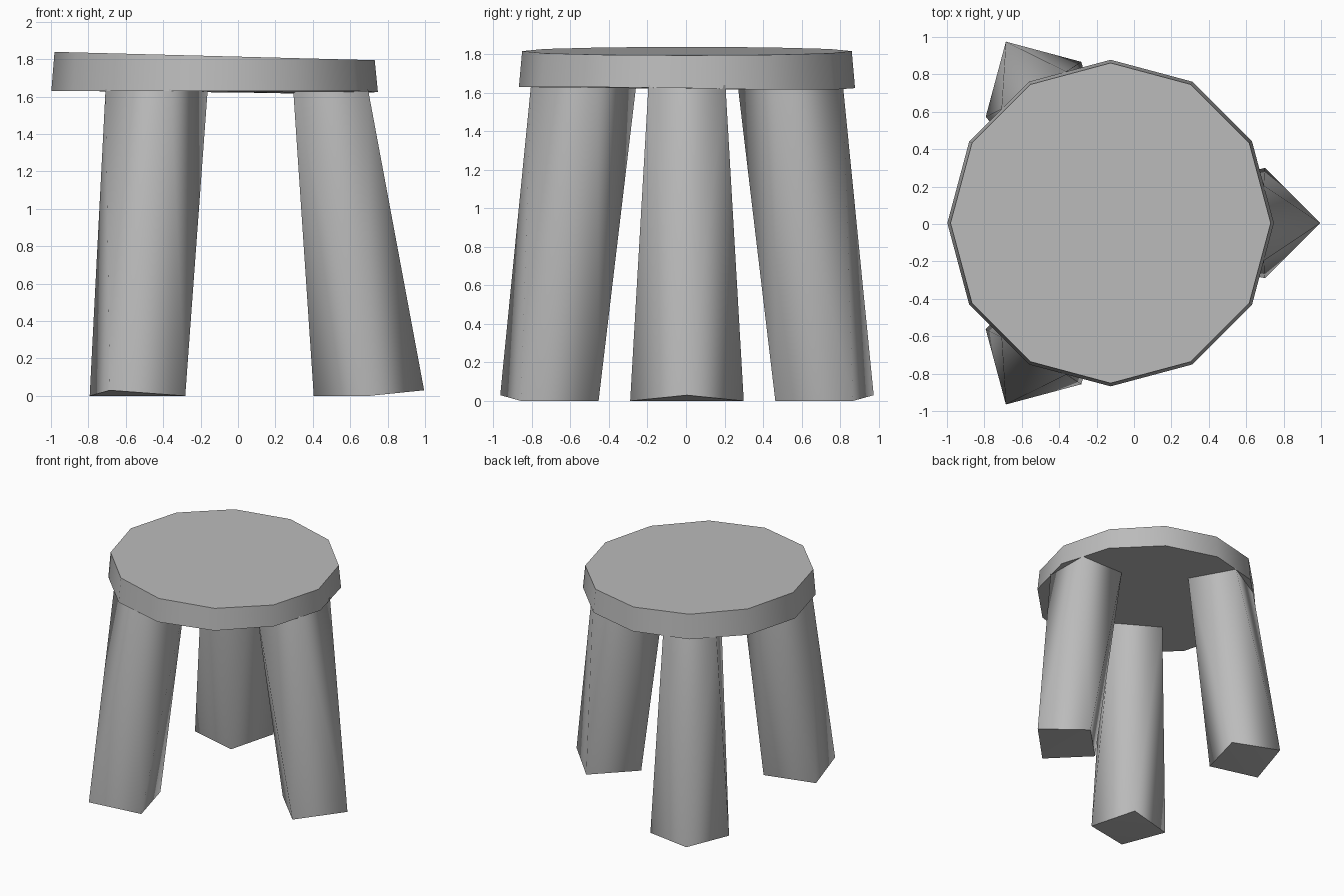
import bpy
import bmesh
from math import cos, sin, radians
from mathutils import Matrix, Vector

cube = bpy.data.objects.get("Cube")
if cube:
    bpy.data.objects.remove(cube, do_unlink=True)

# One plain grey for the whole stool
grey = bpy.data.materials.new("plain_grey")
grey.use_nodes = True
colour = (0.5, 0.5, 0.5, 1.0)
grey.diffuse_color = colour
grey.node_tree.nodes["Principled BSDF"].inputs["Base Color"].default_value = colour

CENTRE = Vector((-0.125, 0.005, 0))


def finish(name, bm):
    """Turn the bmesh into a shaded object with sharp caps."""
    bmesh.ops.recalc_face_normals(bm, faces=bm.faces)
    mesh = bpy.data.meshes.new(name)
    bm.to_mesh(mesh)
    bm.free()
    mesh.materials.append(grey)
    obj = bpy.data.objects.new(name, mesh)
    bpy.context.collection.objects.link(obj)
    bpy.ops.object.select_all(action="DESELECT")
    obj.select_set(True)
    bpy.context.view_layer.objects.active = obj
    bpy.ops.object.shade_smooth_by_angle(angle=radians(60))
    return obj


def make_seat():
    """Twelve-sided slab, slightly tapered, with a sloping top."""
    bm = bmesh.new()
    sides = 12
    low, high = [], []
    for i in range(sides):
        a = radians(360 / sides * i)
        dip = 0.015 * max(0, cos(a - radians(45))) ** 3
        low.append(bm.verts.new(CENTRE + Vector((0.873 * cos(a), 0.873 * sin(a), 1.63 - dip))))
        x = 0.856 * cos(a)
        high.append(bm.verts.new(CENTRE + Vector((x, 0.856 * sin(a), 1.817 - 0.026 * x))))
    bm.faces.new(low)
    bm.faces.new(high)
    for i in range(sides):
        j = (i + 1) % sides
        bm.faces.new((low[i], low[j], high[j], high[i]))
    finish("seat", bm)


def make_leg(name, angle):
    """Square post twisted an eighth turn and splayed outwards."""
    bm = bmesh.new()
    # Foot is a diamond with its outer corner lifted, top is a square
    foot = [bm.verts.new(p) for p in
            ((1.12, 0, 0.03), (0.825, 0.295, 0), (0.53, 0, 0), (0.825, -0.295, 0))]
    top = [bm.verts.new((0.62 + 0.2 * u, 0.2 * v, 1.64))
           for u, v in ((1, 1), (-1, 1), (-1, -1), (1, -1))]
    for i in range(4):
        j = (i + 1) % 4
        bm.faces.new((foot[i], foot[j], top[i]))
        bm.faces.new((foot[j], top[j], top[i]))
    bm.faces.new((foot[0], foot[1], foot[3]))
    bm.faces.new((foot[1], foot[2], foot[3]))
    bm.faces.new(top)
    bm.transform(Matrix.Translation(CENTRE) @ Matrix.Rotation(radians(angle), 4, "Z"))
    finish(name, bm)


make_seat()
for leg_name, leg_angle in (("left_leg", 0), ("back_leg", 120), ("front_leg", 240)):
    make_leg(leg_name, leg_angle)
